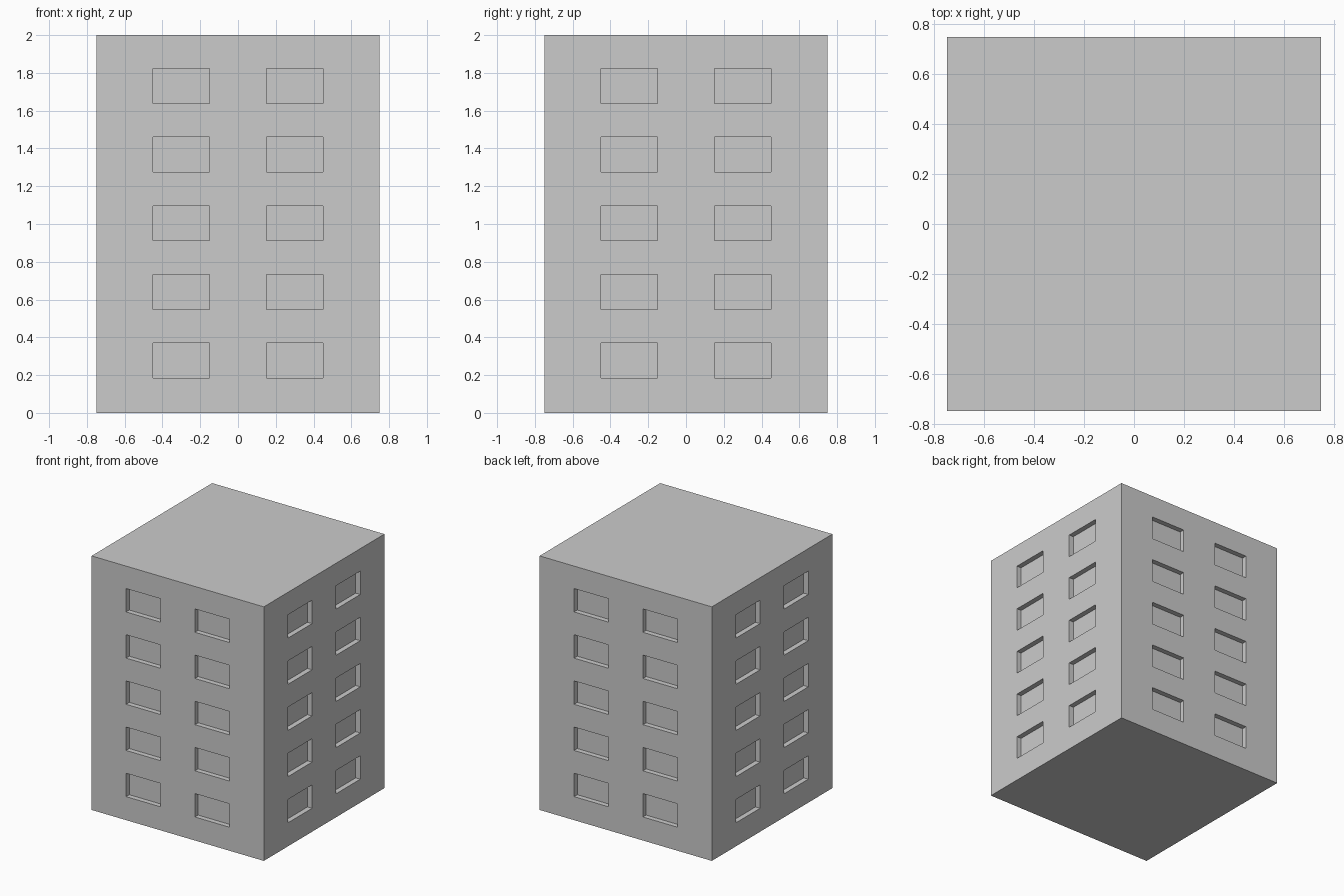
import bpy
from math import pi
from mathutils import Matrix

if "Cube" in bpy.data.objects:
    bpy.data.objects.remove(bpy.data.objects["Cube"])

W, H, DEPTH = 1.5, 2.0, 0.04


def box(name, center, size, turn=0.0):
    bpy.ops.mesh.primitive_cube_add(size=1)
    ob = bpy.context.object
    ob.name = name
    ob.data.transform(Matrix.Rotation(turn, 4, 'Z') @ Matrix.Translation(center)
                      @ Matrix.Diagonal((*size, 1)))
    return ob


# Solid building block
building = box("building", (0, 0, H / 2), (W, W, H))

# Window cutters: two columns by five floors on each of the four walls
cutters = []
for side in range(4):
    for floor in range(5):
        for x in (-0.3, 0.3):
            z = 0.277 + floor * 0.3635
            cutters.append(box("window_cutter", (x, -W / 2, z),
                               (0.3, DEPTH * 2, 0.184), side * pi / 2))

bpy.ops.object.select_all(action='DESELECT')
for c in cutters:
    c.select_set(True)
bpy.context.view_layer.objects.active = cutters[0]
bpy.ops.object.join()
cutter = bpy.context.object
cutter.name = "window_cutters"

# Carve the shallow window recesses
mod = building.modifiers.new("windows", 'BOOLEAN')
mod.operation = 'DIFFERENCE'
mod.solver = 'EXACT'
mod.object = cutter
bpy.context.view_layer.objects.active = building
bpy.ops.object.modifier_apply(modifier=mod.name)
bpy.data.objects.remove(cutter, do_unlink=True)
